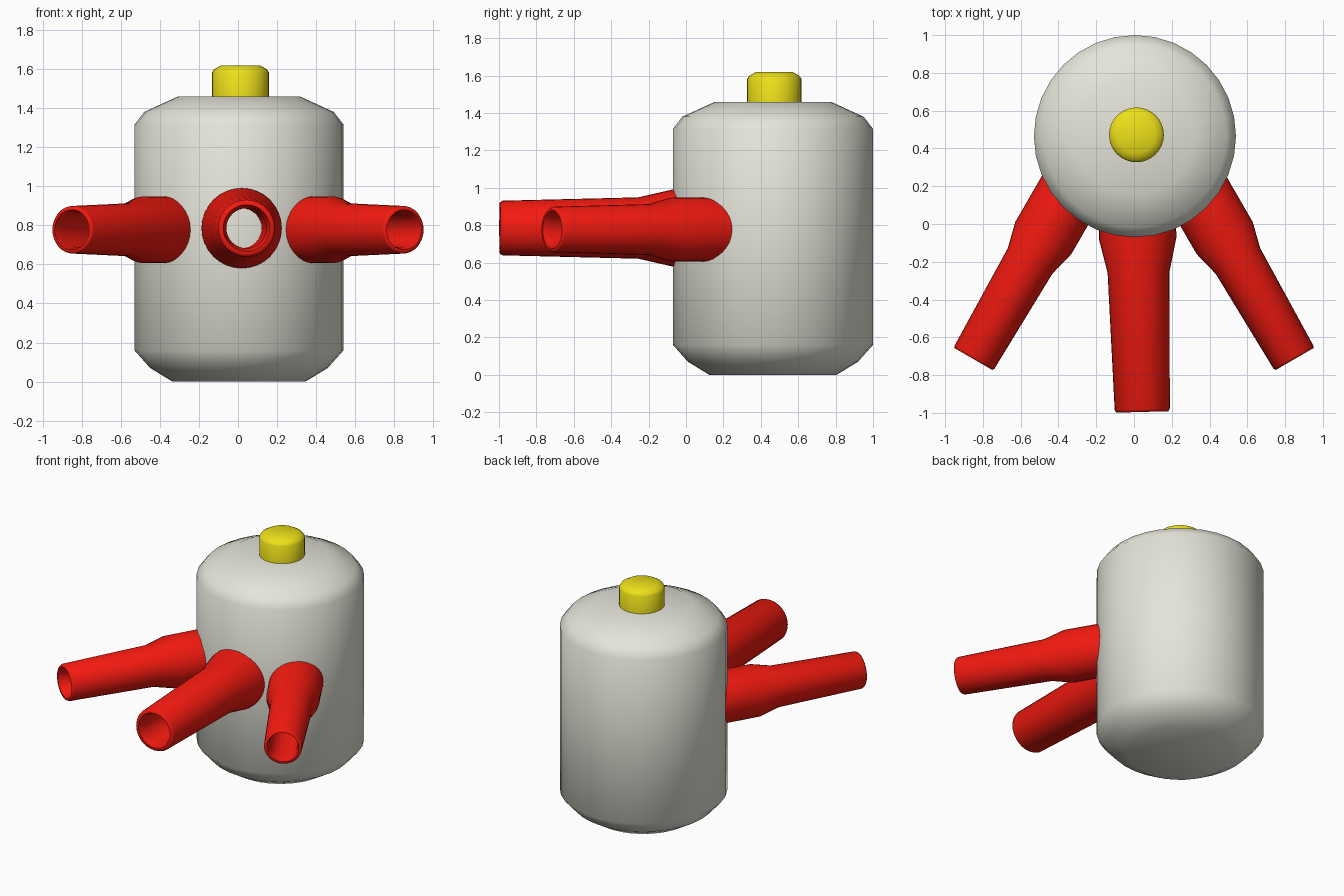
import bpy, bmesh, math
from mathutils import Vector

if "Cube" in bpy.data.objects:
    bpy.data.objects.remove(bpy.data.objects["Cube"])


def material(name, rgb):
    m = bpy.data.materials.new(name)
    m.diffuse_color = (*rgb, 1)
    m.use_nodes = True
    m.node_tree.nodes["Principled BSDF"].inputs["Base Color"].default_value = m.diffuse_color
    return m


RED = material("red", (0.9, 0.01, 0.005))
YELLOW = material("yellow", (0.85, 0.75, 0.01))
WHITE = material("off_white", (0.78, 0.78, 0.7))


def lathe(name, profile, origin, axis, mat, sides=32, closed=False, angle=70):
    """Revolve (radius, distance) points around an axis leaving origin."""
    bm = bmesh.new()
    rings = []
    for r, h in profile:
        if r == 0:
            rings.append([bm.verts.new((0, 0, h))] * sides)
        else:
            rings.append([bm.verts.new((r * math.cos(2 * math.pi * i / sides),
                                        r * math.sin(2 * math.pi * i / sides), h))
                          for i in range(sides)])
    if closed:
        rings.append(rings[0])
    for a, b in zip(rings, rings[1:]):
        for i in range(sides):
            j = (i + 1) % sides
            bm.faces.new(list(dict.fromkeys((a[i], a[j], b[j], b[i]))))
    bmesh.ops.recalc_face_normals(bm, faces=bm.faces)
    mesh = bpy.data.meshes.new(name)
    bm.to_mesh(mesh)
    bm.free()
    obj = bpy.data.objects.new(name, mesh)
    bpy.context.collection.objects.link(obj)
    obj.location = origin
    obj.rotation_euler = Vector(axis).to_track_quat('Z', 'Y').to_euler()
    mesh.materials.append(mat)
    bpy.context.view_layer.objects.active = obj
    obj.select_set(True)
    bpy.ops.object.shade_smooth_by_angle(angle=math.radians(angle))
    obj.select_set(False)
    return obj


# Tank body
lathe("tank_body",
      [(0, 0), (0.34, 0), (0.455, 0.07), (0.535, 0.16), (0.535, 1.315),
       (0.485, 1.38), (0.31, 1.46), (0, 1.46)],
      (0.005, 0.465, 0), (0, 0, 1), WHITE)

# Top button
lathe("top_button",
      [(0, 0), (0.145, 0), (0.145, 0.145), (0.135, 0.16), (0.1, 0.18), (0, 0.18)],
      (0.013, 0.472, 1.438), (0, 0, 1), YELLOW)

# Centre spout: hollow, flaring where it meets the tank
lathe("centre_spout",
      [(0.12, 0), (0.138, 0), (0.146, 0.015), (0.164, 0.74), (0.205, 0.92),
       (0.205, 1.0), (0.102, 1.0), (0.102, 0.06)],
      (0.044, -0.995, 0.785), (-0.025, 0.94, 0), RED, closed=True)

# Angled side spouts
for side, label in ((-1, "left"), (1, "right")):
    lathe(label + "_spout",
          [(0.102, 0), (0.115, 0), (0.122, 0.012), (0.136, 0.6), (0.171, 0.74),
           (0.171, 1.1), (0.09, 1.1), (0.09, 0.05)],
          (side * 0.85, -0.715, 0.777), (-side * 0.5, 0.866, 0), RED, closed=True)
